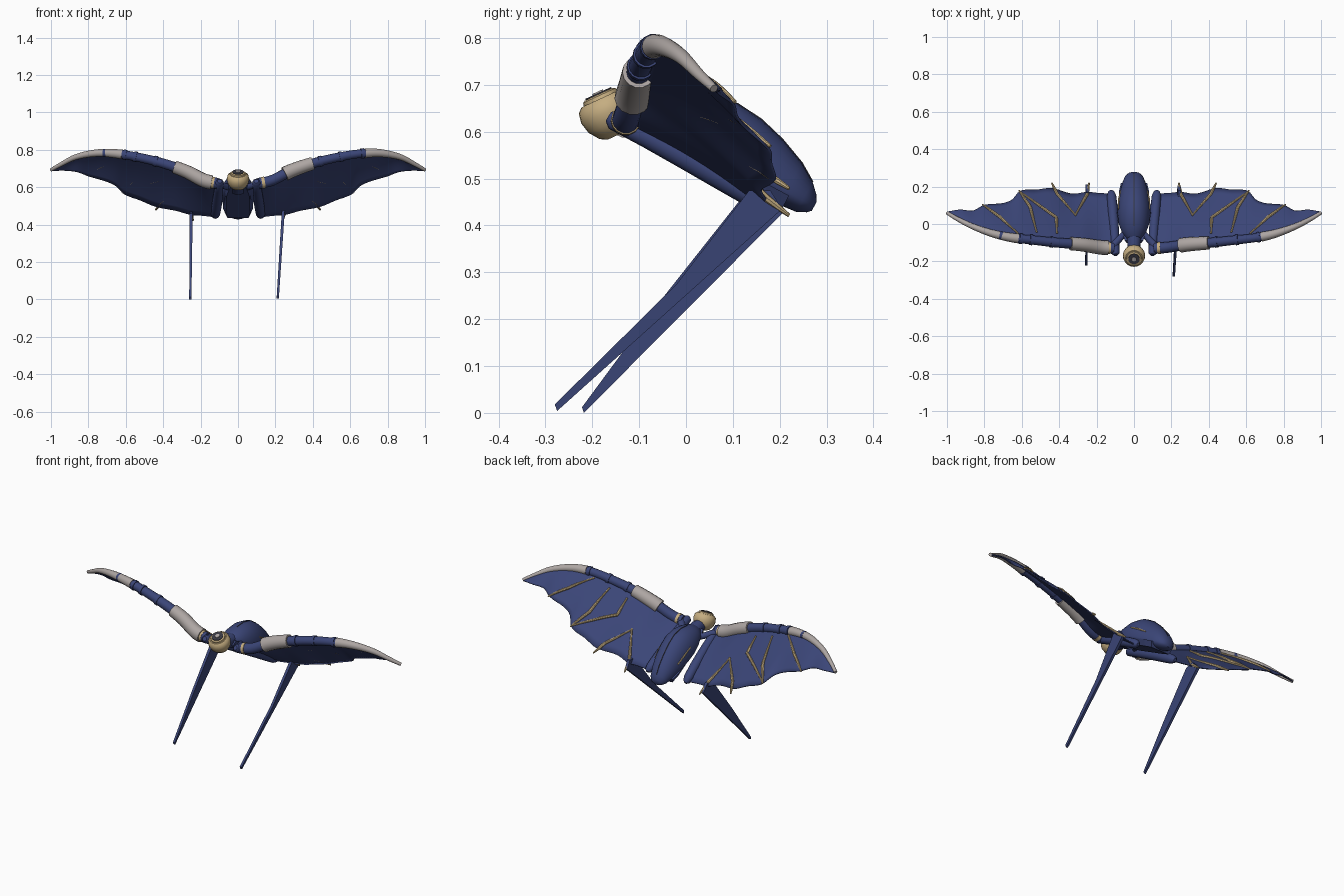
import bpy, bmesh, math
from mathutils import Vector

if "Cube" in bpy.data.objects:
    bpy.data.objects.remove(bpy.data.objects["Cube"])

def material(name, rgb):
    m = bpy.data.materials.new(name)
    m.diffuse_color = (*rgb, 1)
    m.use_nodes = True
    m.node_tree.nodes["Principled BSDF"].inputs["Base Color"].default_value = m.diffuse_color
    return m

NAVY = material("navy", (0.043, 0.06, 0.185))
SILVER = material("silver", (0.42, 0.38, 0.365))
TAN = material("tan", (0.56, 0.42, 0.22))
DARK = material("dark_grey", (0.04, 0.04, 0.055))

def finish(name, bm, mat, smooth=True):
    bmesh.ops.recalc_face_normals(bm, faces=bm.faces)
    me = bpy.data.meshes.new(name)
    bm.to_mesh(me)
    bm.free()
    ob = bpy.data.objects.new(name, me)
    bpy.context.collection.objects.link(ob)
    me.materials.append(mat)
    if smooth:
        bpy.ops.object.select_all(action='DESELECT')
        ob.select_set(True)
        bpy.context.view_layer.objects.active = ob
        bpy.ops.object.shade_smooth_by_angle(angle=math.radians(40))
    return ob

def loft(name, rings, mat, smooth=True):
    """Skin a list of closed rings and cap both ends."""
    bm = bmesh.new()
    vs = [[bm.verts.new(p) for p in r] for r in rings]
    n = len(rings[0])
    for a, b in zip(vs, vs[1:]):
        for i in range(n):
            bm.faces.new((a[i], a[(i + 1) % n], b[(i + 1) % n], b[i]))
    bm.faces.new(vs[0])
    bm.faces.new(vs[-1])
    return finish(name, bm, mat, smooth)

def tube(name, path, radii, mat, sides=14):
    path = [Vector(p) for p in path]
    rings = []
    for i, p in enumerate(path):
        t = (path[min(i + 1, len(path) - 1)] - path[max(i - 1, 0)]).normalized()
        ref = Vector((0, 0, 1)) if abs(t.z) < 0.9 else Vector((0, 1, 0))
        u = t.cross(ref).normalized()
        w = u.cross(t)
        rings.append([p + radii[i] * (math.cos(a) * u + math.sin(a) * w)
                      for a in (2 * math.pi * k / sides for k in range(sides))])
    return loft(name, rings, mat)

def spline(pts, x):
    """Smooth y, z at span x through (x, y, z) points."""
    i = max(k for k in range(len(pts) - 1) if pts[k][0] <= x or k == 0)
    p1, p2 = Vector(pts[i]), Vector(pts[i + 1])
    p0 = Vector(pts[max(i - 1, 0)])
    p3 = Vector(pts[min(i + 2, len(pts) - 1)])
    h = p2.x - p1.x
    t = (x - p1.x) / h
    m1 = (p2 - p0) / (p2.x - p0.x) * h
    m2 = (p3 - p1) / (p3.x - p1.x) * h
    q = ((2*t**3 - 3*t*t + 1) * p1 + (t**3 - 2*t*t + t) * m1
         + (3*t*t - 2*t**3) * p2 + (t**3 - t*t) * m2)
    return Vector((x, q.y, q.z))

LEAD = [(.11, -.13, .62), (.18, -.125, .635), (.28, -.11, .685), (.41, -.10, .73),
        (.55, -.085, .763), (.66, -.072, .78), (.76, -.05, .782), (.87, -.01, .76),
        (.95, .03, .72), (1, .06, .692)]
TRAIL = [(.11, .16, .44), (.2, .165, .45), (.25, .17, .453), (.33, .16, .475),
         (.44, .19, .497), (.52, .182, .53), (.61, .175, .565), (.65, .13, .605),
         (.70, .11, .63), (.8, .10, .66), (.86, .07, .682), (.93, .075, .69), (1, .064, .688)]

def wing_point(x, v):
    p = spline(LEAD, x).lerp(spline(TRAIL, x), v)
    p.z += 0.012 * math.sin(math.pi * min(max(v, 0), 1)) * min(1, (1 - x) * 4)
    return p

def on_wing(x, y, lift=0.007):
    a, b = spline(LEAD, x), spline(TRAIL, x)
    p = wing_point(x, (y - a.y) / (b.y - a.y))
    return Vector((x, y, p.z + lift))

def span_tube(name, s, x0, x1, r0, r1, mat, n=14):
    xs = [x0 + (x1 - x0) * i / n for i in range(n + 1)]
    path = [Vector((s * p.x, p.y, p.z)) for p in (spline(LEAD, x) for x in xs)]
    tube(name, path, [r0 + (r1 - r0) * i / n for i in range(n + 1)], mat)

FINGERS = [[(.24, .22), (.25, .16), (.315, .045)], [(.44, .22), (.41, .16), (.31, .045)],
           [(.615, .18), (.555, .09), (.52, -.045)], [(.605, .17), (.415, .035), (.412, -.05)],
           [(.81, .105), (.72, .04), (.62, -.05)]]

for s, side in ((1, "right"), (-1, "left")):
    # wing skin
    bm = bmesh.new()
    nx, nv = 64, 10
    g = [[None] * (nv + 1) for _ in range(nx + 1)]
    for i in range(nx + 1):
        for j in range(nv + 1):
            p = wing_point(.11 + (.995 - .11) * i / nx, j / nv)
            g[i][j] = bm.verts.new((s * p.x, p.y, p.z))
    for i in range(nx):
        for j in range(nv):
            bm.faces.new((g[i][j], g[i+1][j], g[i+1][j+1], g[i][j+1]))
    skin = finish(side + "_wing_skin", bm, NAVY)
    mod = skin.modifiers.new("thickness", 'SOLIDIFY')
    mod.thickness = 0.006
    mod.offset = 0

    # leading edge spar, sleeve, tip and collars
    in0, in1, tip = (.25, .4, .68) if s > 0 else (.14, .34, .62)
    span_tube(side + "_spar", s, .11, .72, .03, .022, NAVY, 24)
    span_tube(side + "_sleeve", s, in0, in1, .039, .035, SILVER)
    span_tube(side + "_wing_tip", s, tip, 1, .026, .009, SILVER, 20)
    for k, (x, m) in enumerate(((.135, TAN), (.44, NAVY), (.55, NAVY), (tip - .015, NAVY))):
        span_tube(f"{side}_collar_{k}", s, x - .008, x + .008, .033 - .008 * x, .033 - .008 * x, m, 2)

    # wing finger ribs
    for k, f in enumerate(FINGERS):
        path = []
        for a, b in zip(f, f[1:]):
            for i in range(6):
                t = i / 6
                path.append((a[0] + (b[0] - a[0]) * t, a[1] + (b[1] - a[1]) * t))
        path.append(f[-1])
        pts = [on_wing(x, y) for x, y in path]
        n = len(pts) - 1
        r = [.003 + .0055 * math.sin(math.pi * min(.9, .05 + i / n)) for i in range(n + 1)]
        tube(f"{side}_rib_{k}", [(s * p.x, p.y, p.z) for p in pts], r, TAN, 8)

    # body side rail
    tube(side + "_rail", [(s * x, y, z) for x, y, z in (
        (.098, -.165, .632), (.099, -.155, .626), (.103, -.08, .588), (.108, 0, .545),
        (.114, .08, .5), (.12, .15, .458), (.122, .17, .446), (.122, .178, .44))],
        [.012, .022, .024, .026, .027, .025, .018, .008], NAVY, 16)

    # blade leg, outline in the y-z plane
    if s > 0:
        top, foot = .242, .212
        outline = [(.135, .475), (-.02, .275), (-.28, .018), (-.275, .004), (.205, .435), (.18, .475)]
    else:
        top, foot = -.25, -.255
        outline = [(.12, .46), (-.05, .245), (-.222, .012), (-.218, 0), (.21, .43), (.17, .475)]
    rings = []
    for off in (-1, 1):
        rings.append([(foot + (top - foot) * z / .47 + off * (.006 + .004 * z), y, z)
                      for y, z in outline])
    loft(side + "_leg", rings, NAVY, False)

# domed body, lofted along a sloping axis
A, d, nrm = Vector((0, -.085, .635)), Vector((0, .878, -.478)), Vector((0, .478, .878))
SECT = [(0, .015, .01, .008), (.012, .04, .03, .02), (.05, .066, .066, .03), (.1, .082, .098, .034),
        (.16, .09, .115, .034), (.22, .087, .11, .034), (.28, .078, .094, .033),
        (.34, .064, .07, .032), (.38, .05, .045, .028), (.4, .034, .025, .018), (.408, .015, .01, .01)]
rings = []
for t, w, up, low in SECT:
    ring = []
    for k in range(28):
        a = 2 * math.pi * k / 28
        h = math.sin(a)
        ring.append(A + t * d + Vector((w * math.cos(a), 0, 0)) + nrm * (h * (up if h > 0 else low)))
    rings.append(ring)
loft("body", rings, NAVY)

# underside keel panel
rings = []
for t, w in ((.0, .05), (.1, .075), (.3, .08), (.35, .07)):
    c = A + t * d
    rings.append([c + Vector((x, 0, 0)) + nrm * h for x, h in
                  ((-w, -.005), (w, -.005), (w * .8, -.036), (-w * .8, -.036))])
loft("keel_panel", rings, NAVY, False)

# dark spine seam and tan side clips
tube("spine_seam", [A + t * d + nrm * (u - .001) for t, w, u, l in SECT[2:9]], [.003] * 7, DARK, 6)
for s in (1, -1):
    tube("body_clip", [A + t * d + Vector((s * w * .93, 0, 0)) + nrm * u * .4
                       for t, w, u, l in SECT[4:7]], [.003, .005, .003], TAN, 6)

# neck and shoulder braces
tube("neck", [(0, -.16, .625), (0, -.1, .625), (0, -.03, .6)], [.03, .036, .045], NAVY)
for s in (1, -1):
    tube("shoulder_brace", [(s * .05, -.05, .6), (s * .12, -.125, .62)], [.016, .02], NAVY)

# barrel head turned up and forward, with a ringed eye
ax = Vector((0, -.42, .91)).normalized()
c = Vector((0, -.167, .638))
def head_part(name, prof, mat, sides=24):
    tube(name, [c + ax * t for t, r in prof], [r for t, r in prof], mat, sides)
head_part("head", [(-.05, .022), (-.042, .038), (-.02, .054), (.005, .06), (.026, .056), (.036, .045)], TAN)
head_part("eye_rim", [(.03, .041), (.043, .038), (.046, .033)], TAN)
head_part("eye_ring", [(.04, .031), (.049, .03)], DARK)
head_part("eye_lens", [(.045, .013), (.052, .012)], SILVER)
